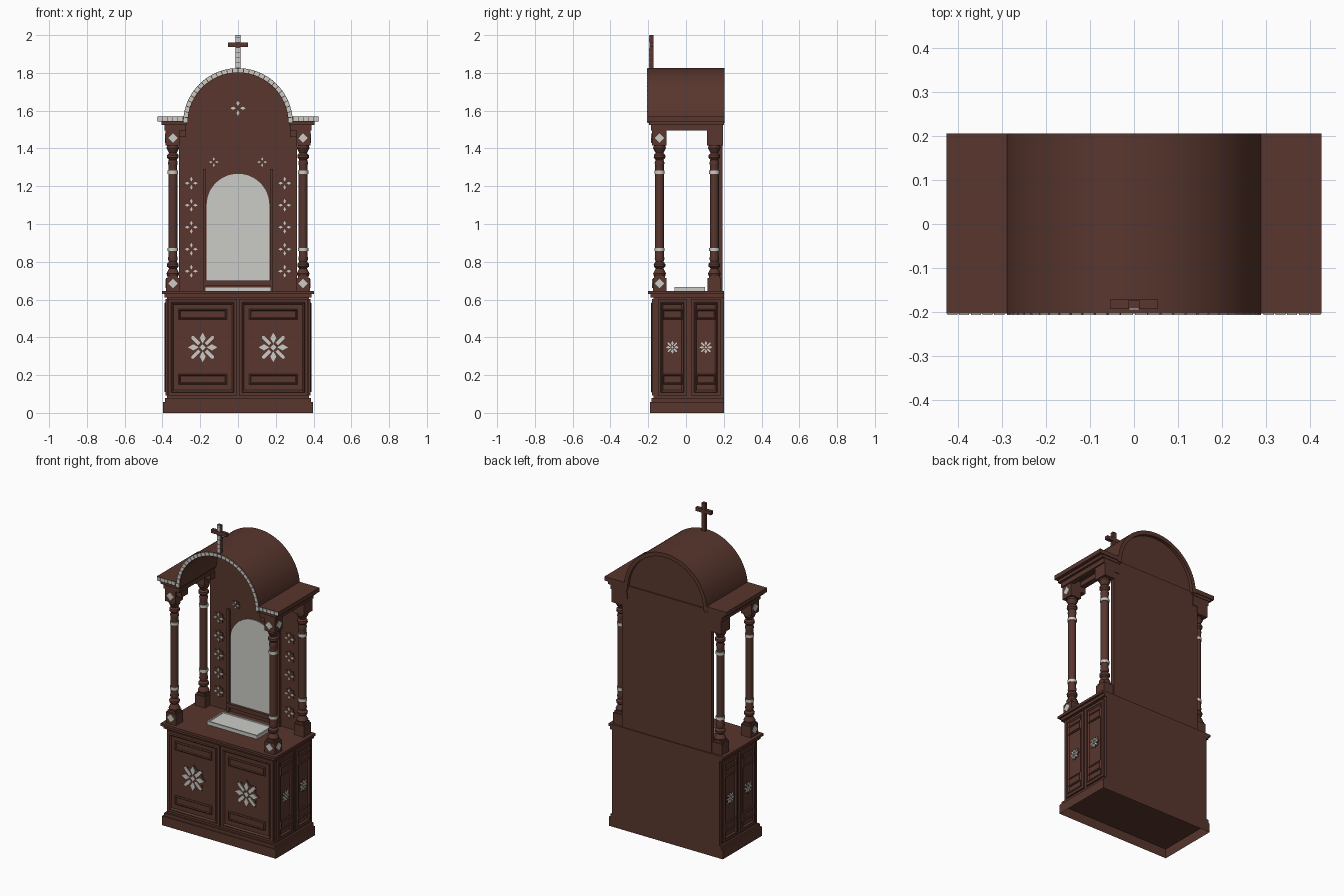
import bpy, bmesh
from math import sin, cos, pi, radians
from mathutils import Matrix, Vector

if "Cube" in bpy.data.objects:
    bpy.data.objects.remove(bpy.data.objects["Cube"])


def material(name, rgb):
    m = bpy.data.materials.new(name)
    m.use_nodes = True
    m.diffuse_color = (*rgb, 1)
    bsdf = next(n for n in m.node_tree.nodes if n.type == 'BSDF_PRINCIPLED')
    bsdf.inputs["Base Color"].default_value = (*rgb, 1)
    bsdf.inputs["Roughness"].default_value = 0.7
    return m


WOOD = material("dark brown wood", (0.098, 0.037, 0.027))
PEARL = material("pearl inlay", (0.6, 0.6, 0.57))


def finish(name, bm, mats, smooth=False):
    bmesh.ops.recalc_face_normals(bm, faces=bm.faces)
    me = bpy.data.meshes.new(name)
    bm.to_mesh(me)
    bm.free()
    for m in mats:
        me.materials.append(m)
    if smooth:
        me.shade_smooth()
        me.set_sharp_from_angle(angle=radians(35))
    ob = bpy.data.objects.new(name, me)
    bpy.context.collection.objects.link(ob)
    return ob


def box(name, x, y, z, mat=WOOD, hollow=0):
    """Box from (min, max) pairs; hollow recesses the underside."""
    bm = bmesh.new()
    bmesh.ops.create_cube(bm, size=1)
    for v in bm.verts:
        v.co = [r[0] + (c + 0.5) * (r[1] - r[0]) for c, r in zip(v.co, (x, y, z))]
    if hollow:
        under = [f for f in bm.faces if f.normal.z < -0.9]
        bmesh.ops.inset_individual(bm, faces=under, thickness=0.008)
        bmesh.ops.translate(bm, verts=under[0].verts, vec=(0, 0, hollow))
    return finish(name, bm, [mat])


def wall(x, y, z, turn=0):
    """Frame on an upright surface: local z points out of it."""
    return (Matrix.Translation((x, y, z)) @ Matrix.Rotation(radians(turn), 4, 'Z')
            @ Matrix.Rotation(pi / 2, 4, 'X'))


def prisms(name, polys, depth, frame, mat=WOOD, smooth=False):
    bm = bmesh.new()
    for pts in polys:
        low = [bm.verts.new((a, b, 0)) for a, b in pts]
        top = [bm.verts.new((a, b, depth)) for a, b in pts]
        bm.faces.new(low)
        bm.faces.new(top)
        for i in range(len(pts)):
            j = (i + 1) % len(pts)
            bm.faces.new((low[i], low[j], top[j], top[i]))
    bm.transform(frame)
    return finish(name, bm, [mat], smooth)


def polar(r, a):
    return (r * cos(a), r * sin(a))


def arc(r, n=40, start=0, end=pi):
    return [polar(r, start + (end - start) * i / n) for i in range(n + 1)]


def rect(x0, x1, z0, z1):
    return [(x0, z0), (x1, z0), (x1, z1), (x0, z1)]


def moulding(name, w, h, frame, steps):
    """Panel whose face is inset and raised or sunk step by step."""
    bm = bmesh.new()
    face = bm.faces.new([bm.verts.new((a, b, 0)) for a, b in rect(-w / 2, w / 2, -h / 2, h / 2)])
    for inset, rise in steps:
        if inset:
            bmesh.ops.inset_individual(bm, faces=[face], thickness=inset)
        else:
            ring = bmesh.ops.extrude_face_region(bm, geom=[face])["geom"]
            old, face = face, next(g for g in ring if isinstance(g, bmesh.types.BMFace))
            bm.faces.remove(old)
        bmesh.ops.translate(bm, verts=face.verts, vec=(0, 0, rise))
    bm.transform(frame)
    return finish(name, bm, [WOOD])


def turned(pt, a):
    return (pt[0] * cos(a) - pt[1] * sin(a), pt[0] * sin(a) + pt[1] * cos(a))


def rosette(name, r, frame, big=False):
    """Star-shaped backing with inlaid petals."""
    star = [polar(r * (1.08 if i % 2 == 0 else 0.8), i * pi / 8) for i in range(16)]
    prisms(name + "_backing", [star], 0.005, frame)
    kite = [(0.25 * r, 0), (0.6 * r, -0.2 * r), (0.95 * r, 0), (0.6 * r, 0.2 * r)]
    polys = [[turned(p, k * pi / 2) for p in kite] for k in range(4)]
    if big:
        bar = rect(0.3 * r, 1.0 * r, -0.11 * r, 0.11 * r)
        polys += [[turned(p, pi / 4 + k * pi / 2) for p in bar] for k in range(4)]
        polys.append([polar(0.2 * r, k * pi / 2) for k in range(4)])
    prisms(name + "_inlay", polys, 0.009, frame, PEARL)


# Cabinet
box("plinth", (-.397, .397), (-.19, .2), (0, .058), hollow=.056)
box("plinth_step", (-.387, .387), (-.183, .2), (.058, .078))
box("cabinet_body", (-.375, .375), (-.172, .2), (.07, .625))
box("counter_moulding", (-.39, .39), (-.187, .2), (.612, .63))
box("counter_top", (-.402, .402), (-.2, .2), (.63, .645))

# Doors on the front and panels on the sides
DOOR = [(0, .008), (.022, 0), (.006, .005), (.008, -.005), (.004, -.004)]
RAISED = [(0, .006), (.008, .004), (.006, -.005)]


def door(name, w, x, y, turn, r, big):
    moulding(name, w, .51, wall(x, y, .347, turn), DOOR)
    out = wall(x, y, .347, turn) @ Matrix.Translation((0, 0, .003))
    for part, dz in (("upper", .175), ("lower", -.168)):
        moulding(f"{name}_{part}_panel", w * .7 if big else w * .5, .055,
                 out @ Matrix.Translation((0, dz, 0)), RAISED)
    rosette(name + "_rosette", r, out, big)


for side, s in (("left", 1), ("right", -1)):
    door(side + "_front_door", .365, s * .187, -.172, 0, .082, True)
    for part, y in (("fore", -.072), ("rear", .105)):
        door(f"{side}_{part}_side_panel", .155, s * .375, y, s * 90, .036, True)

# Back wall and arched tympanum
box("back_panel", (-.312, .312), (.165, .193), (.645, 1.545))
prisms("tympanum", [arc(.275)], .02, wall(0, .185, 1.535))

# Arched niche panel with its frame
prisms("niche_panel", [[(-.166, .7), (.166, .7)] + [(x, z + 1.1) for x, z in arc(.166, 24)]],
       .004, wall(0, .165, 0), PEARL)
box("niche_sill", (-.185, .185), (.145, .166), (.675, .70))
for s in (-1, 1):
    box("niche_upright", sorted((s * .169, s * .185)), (.152, .166), (.645, 1.29))

# Tray on the counter
tray = moulding("tray", .35, .16, Matrix.Translation((0, .02, .645)),
                [(0, .022), (.012, 0), (.003, -.004)])
tray.data.materials[0] = PEARL

# Small rosettes on the back wall
for s in (-1, 1):
    for i in range(5):
        rosette("wall_rosette", .036, wall(s * .247, .165, .75 + i * .1165))
    rosette("upper_rosette", .027, wall(s * .128, .165, 1.328))
prisms("crown_plate", [rect(-.052, .052, -.052, .052)], .006, wall(0, .165, 1.613))
rosette("crown_rosette", .043, wall(0, .16, 1.613))

# Turned columns, profile mirrored about mid height
MID = 1.07
half = [(.725, .03), (.738, .034), (.752, .027), (.765, .02), (.774, .03), (.788, .031),
        (.8, .021), (.816, .026), (.83, .023), (.857, .023), (.857, .027), (.874, .027),
        (.874, .0235)]
profile = half + [(2 * MID - z, r) for z, r in reversed(half)]


def column(name, x, y, n=16):
    bm = bmesh.new()
    rings = [[bm.verts.new((x + r * cos(2 * pi * i / n), y + r * sin(2 * pi * i / n), z))
              for i in range(n)] for z, r in profile]
    for a, b in zip(rings, rings[1:]):
        for i in range(n):
            j = (i + 1) % n
            f = bm.faces.new((a[i], a[j], b[j], b[i]))
            f.material_index = int(abs(abs(f.calc_center_median().z - MID) - .2045) < .0095)
    finish(name, bm, [WOOD, PEARL], True)


for side, s in (("left", 1), ("right", -1)):
    x = s * .345
    span = lambda a, b: sorted((s * a, s * b))
    for part, y, back in (("front", -.14, -.104), ("back", .15, .197)):
        name = f"{side}_{part}_column"
        column(name, x, y)
        box(name + "_foot", span(.31, .38), (y - .036, y + .036), (.645, .715))
        box(name + "_foot_cap", span(.317, .373), (y - .029, y + .029), (.715, .727))
        box(name + "_capital", span(.31, .383), (y - .04, back), (1.415, 1.5))
        box(name + "_corbel", span(.275, .311), (y - .03, back), (1.46, 1.5))
        # Architrave cross pieces
        box(name + "_lintel", span(.28, .39), (y - .045, back), (1.495, 1.526))
    for a, b in ((.278, .312), (.36, .39)):
        box(side + "_architrave", span(a, b), (-.185, .197), (1.495, 1.526))
    box(side + "_cornice", span(.27, .405), (-.195, .2), (1.524, 1.545))
    box(side + "_roof_slab", span(.268, .425), (-.203, .205), (1.542, 1.568))
    # Diamond inlays on the front columns
    diamond = [polar(.025, k * pi / 2) for k in range(4)]
    for z, y, edge in ((.685, -.176, .38), (1.455, -.18, .383)):
        prisms("front_diamond", [diamond], .004, wall(x, y, z), PEARL)
        prisms("side_diamond", [diamond], .004, wall(s * edge, -.14, z, s * 90), PEARL)
    # Inlaid blocks along the slab edge
    blocks = [rect(*span(.294 + i * .0265, .317 + i * .0265), 1.545, 1.566) for i in range(5)]
    prisms(side + "_slab_inlay", blocks, .003, wall(0, -.203, 0), PEARL)

# Barrel vault with inlaid arch edge
prisms("barrel_vault", [arc(.29) + arc(.265)[::-1]], .408, wall(0, .205, 1.535), WOOD, True)
N = 30
stones = []
for i in range(N):
    a, b = pi * (i + .07) / N, pi * (i + .93) / N
    stones.append([polar(.268, a), polar(.288, a), polar(.288, b), polar(.268, b)])
prisms("arch_inlay", stones, .003, wall(0, -.203, 1.535), PEARL)

# Cross on the crown of the arch
box("cross_upright", (-.012, .012), (-.192, -.172), (1.815, 2.0))
box("cross_arm", (-.054, .054), (-.193, -.171), (1.938, 1.96))
pieces = [rect(-.011, .011, z, z + .024) for z in (1.828, 1.855, 1.882, 1.909, 1.964)]
pieces.append(rect(-.011, .011, 1.99, 1.999))
prisms("cross_inlay", pieces, .003, wall(0, -.192, 0), PEARL)
